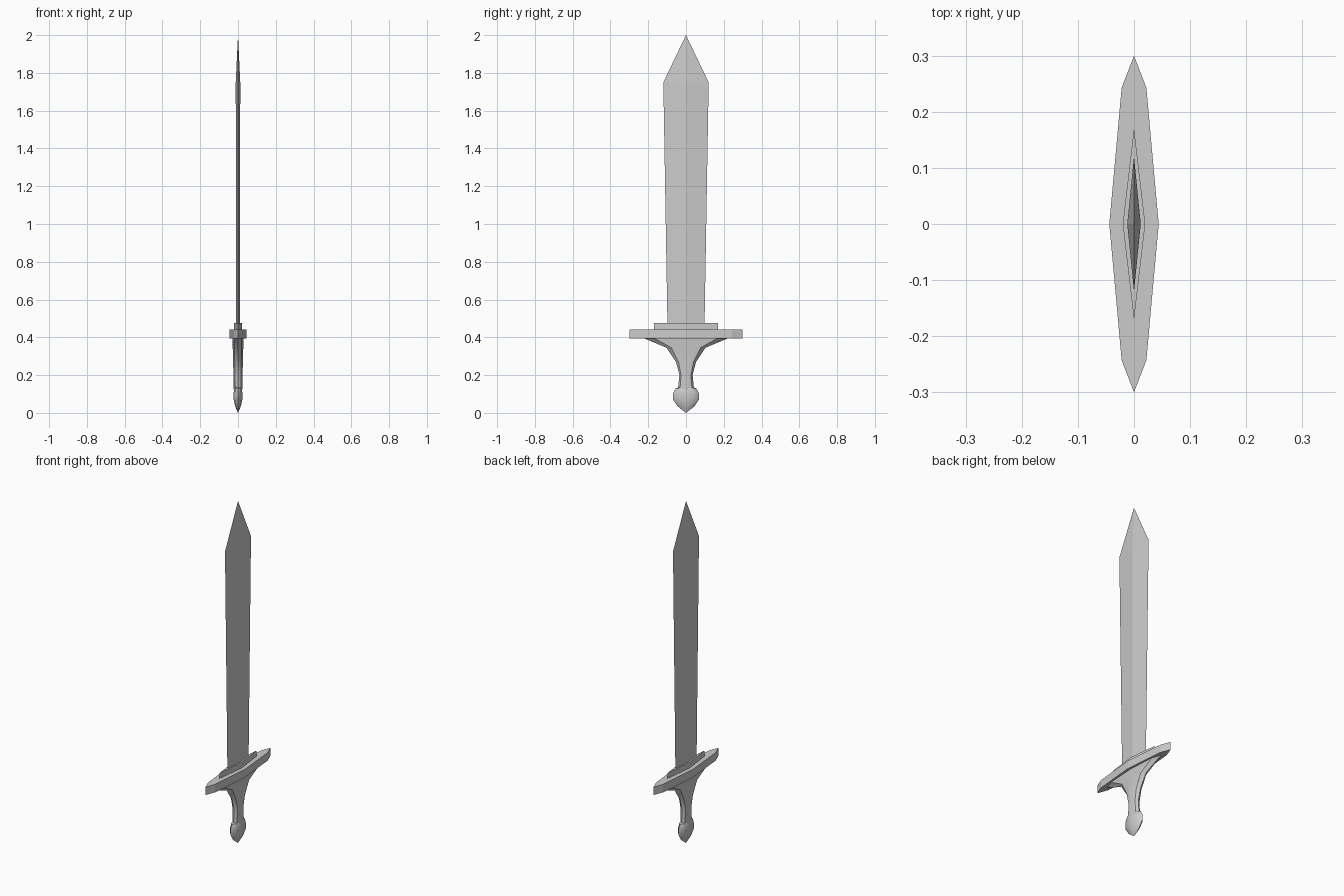
import bpy, bmesh

if "Cube" in bpy.data.objects:
    bpy.data.objects.remove(bpy.data.objects["Cube"])


def loft(name, section, rings, smooth=False):
    """Stack scaled copies of a unit section; ring = (z, half_x, half_y)."""
    bm = bmesh.new()
    n = len(section)
    loops = []
    for z, hx, hy in rings:
        if hx == 0 and hy == 0:
            loops.append([bm.verts.new((0, 0, z))] * n)
        else:
            loops.append([bm.verts.new((hx * u, hy * v, z)) for u, v in section])
    for a, b in zip(loops, loops[1:]):
        for i in range(n):
            j = (i + 1) % n
            bm.faces.new(list(dict.fromkeys((a[i], a[j], b[j], b[i]))))
    for cap in (loops[0], loops[-1]):
        if cap[0] != cap[1]:
            bm.faces.new(cap)
    bmesh.ops.recalc_face_normals(bm, faces=bm.faces)
    mesh = bpy.data.meshes.new(name)
    bm.to_mesh(mesh)
    bm.free()
    obj = bpy.data.objects.new(name, mesh)
    bpy.context.collection.objects.link(obj)
    if smooth:
        bpy.ops.object.select_all(action='DESELECT')
        obj.select_set(True)
        bpy.context.view_layer.objects.active = obj
        bpy.ops.object.shade_smooth_by_angle(angle=0.6)
    return obj


def octagon(u, v):
    return [(1, 0), (u, v), (0, 1), (-u, v), (-1, 0), (-u, -v), (0, -1), (u, -v)]


diamond = [(1, 0), (0, 1), (-1, 0), (0, -1)]

# Blade: flat diamond section, widening slightly to a pointed tip
loft("blade", diamond, [(0.46, 0.011, 0.098), (1.75, 0.012, 0.12), (2.0, 0, 0)])

# Collar where the blade meets the guard
loft("collar", diamond, [(0.43, 0.02, 0.17), (0.475, 0.02, 0.17)])

# Crossguard with pointed ends
loft("guard", octagon(0.5, 0.81), [(0.395, 0.044, 0.3), (0.442, 0.044, 0.3)])

# Grip flaring up into the guard
loft("grip", octagon(0.65, 0.75), [
    (0.10, 0.022, 0.045), (0.20, 0.024, 0.035), (0.27, 0.026, 0.053),
    (0.345, 0.028, 0.103), (0.40, 0.03, 0.235)], smooth=True)

# Rounded pommel with a pointed base
loft("pommel", octagon(0.7, 0.72), [
    (0.0, 0, 0), (0.035, 0.015, 0.045), (0.07, 0.023, 0.068),
    (0.105, 0.023, 0.068), (0.13, 0.021, 0.055), (0.135, 0.018, 0.04)], smooth=True)
